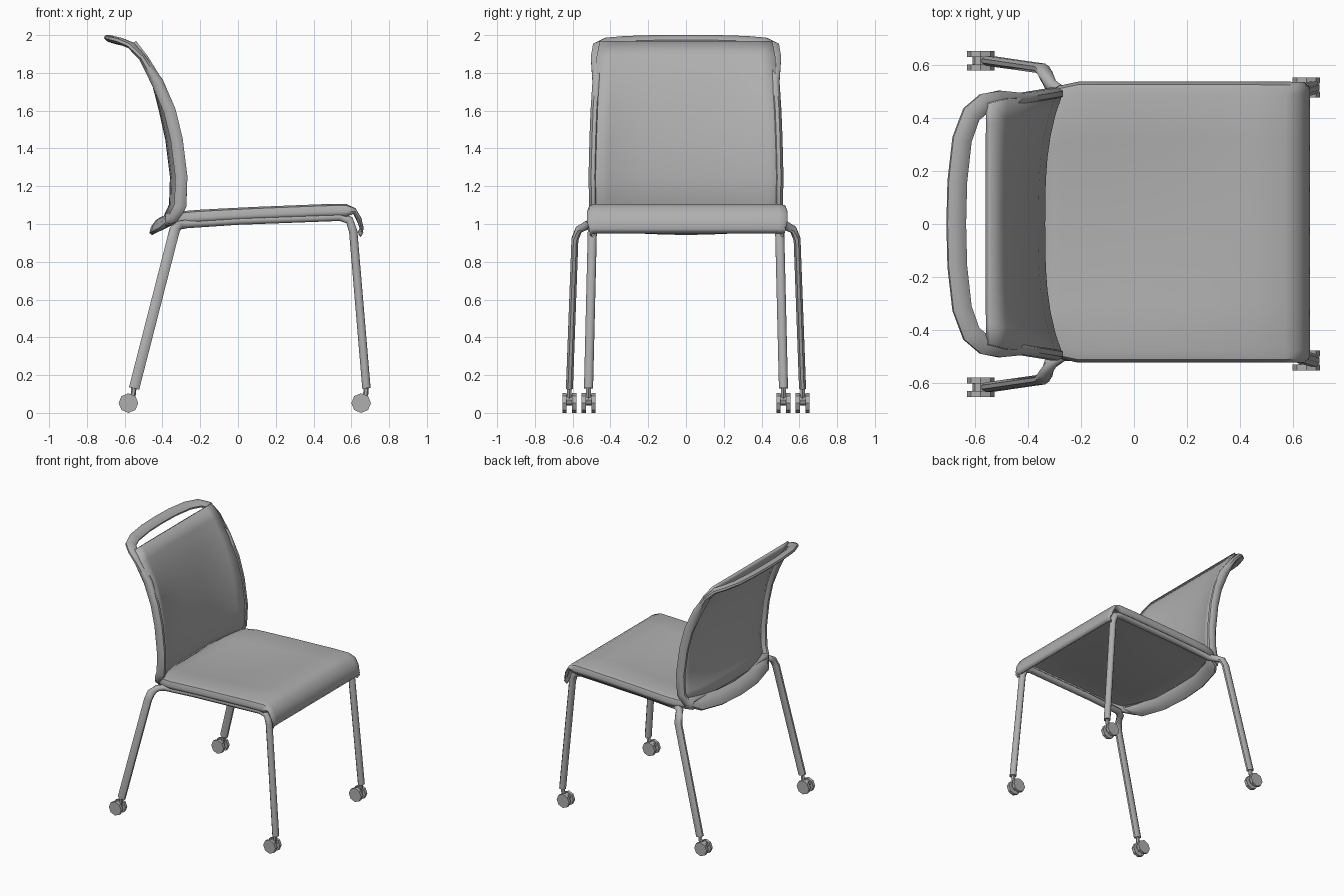
import bpy, bmesh, math
from mathutils import Vector

if "Cube" in bpy.data.objects:
    bpy.data.objects.remove(bpy.data.objects["Cube"], do_unlink=True)

grey = bpy.data.materials.new("mid_grey")
grey.use_nodes = True
COLOUR = (0.43, 0.43, 0.43, 1)
grey.diffuse_color = COLOUR
grey.node_tree.nodes["Principled BSDF"].inputs["Base Color"].default_value = COLOUR


def finish(bm, name, angle=40, thickness=0):
    bmesh.ops.recalc_face_normals(bm, faces=bm.faces)
    mesh = bpy.data.meshes.new(name)
    bm.to_mesh(mesh)
    bm.free()
    mesh.materials.append(grey)
    obj = bpy.data.objects.new(name, mesh)
    bpy.context.collection.objects.link(obj)
    if thickness:
        mod = obj.modifiers.new("thickness", "SOLIDIFY")
        mod.thickness = thickness
        mod.offset = 0
    bpy.ops.object.select_all(action="DESELECT")
    obj.select_set(True)
    bpy.context.view_layer.objects.active = obj
    bpy.ops.object.shade_smooth_by_angle(angle=math.radians(angle))


def bridge(bm, a, b, closed):
    n = len(a)
    for i in range(n if closed else n - 1):
        j = (i + 1) % n
        bm.faces.new((a[i], a[j], b[j], b[i]))


def sheet(name, rows, thickness):
    """Thin shell through rows of points."""
    bm = bmesh.new()
    rings = [[bm.verts.new(p) for p in row] for row in rows]
    for a, b in zip(rings, rings[1:]):
        bridge(bm, a, b, False)
    finish(bm, name, 50, thickness)


def sweep(name, path, inward, size, sides=8, loop=False):
    """Oval section along a path; inward and size are functions of the point."""
    bm = bmesh.new()
    pts = [Vector(p) for p in path]
    n = len(pts)
    rings = []
    for i, p in enumerate(pts):
        before = pts[i - 1] if loop or i else p
        after = pts[(i + 1) % n] if loop or i < n - 1 else p
        t = ((after - p).normalized() + (p - before).normalized()).normalized()
        u = Vector(inward(p))
        u = (u - t * u.dot(t)).normalized()
        v = t.cross(u)
        w, h = size(p)
        ring = []
        for k in range(sides):
            a = math.tau * (k + 0.5) / sides
            ring.append(bm.verts.new(p + u * w * math.cos(a) + v * h * math.sin(a)))
        rings.append(ring)
    for a, b in zip(rings, rings[1:]):
        bridge(bm, a, b, True)
    if loop:
        bridge(bm, rings[-1], rings[0], True)
    else:
        bm.faces.new(rings[0])
        bm.faces.new(rings[-1])
    finish(bm, name, 50)


# Backrest frame: slanted lower lip, side rails and flat top handle in one loop
half = [(-.43, 0, .99), (-.42, .2, .995), (-.38, .38, 1.01), (-.335, .475, 1.035),
        (-.305, .49, 1.1), (-.3, .493, 1.25), (-.325, .488, 1.45), (-.362, .482, 1.6),
        (-.427, .472, 1.75), (-.507, .467, 1.88), (-.565, .457, 1.945), (-.615, .415, 1.965),
        (-.65, .32, 1.973), (-.668, .16, 1.978), (-.672, 0, 1.979)]
loop_path = half + [(x, -y, z) for x, y, z in half[-2:0:-1]]


def frame_inward(p):
    if p.z > 1.9:
        return (-.3 - p.x, -p.y, 1.85 - p.z)
    if p.z < 1.05:
        return (.3, -p.y, 1.4 - p.z)
    return (0, -p.y, 0)


def frame_size(p):
    if p.z > 1.8:
        return (.04, .02)
    return (.058, .024) if p.z < 1.02 else (.025, .035)


sweep("backrest_frame", loop_path, frame_inward, frame_size, loop=True)

# Backrest panel: covers the front of the frame, hollowed toward the middle
rows = []
for x, y, z in half[3:10] + [(-.57, .45, 1.962)]:
    hollow = .068 * max(0, min(1, (1.96 - z) / .38))
    rows.append([(x + .02 - hollow * (1 - abs(t) ** 3), y * t * 1.015, z)
                 for t in (k / 6 - 1 for k in range(13))])
sheet("backrest_panel", rows, .025)

# Seat shell: dished top, turned-down sides and a rolled front edge
profile = [(-.38, 1.055, .45), (-.28, 1.066, .505), (-.21, 1.072, .52), (-.1, 1.078, .52),
           (.1, 1.088, .52), (.3, 1.096, .52), (.45, 1.102, .52), (.57, 1.104, .52),
           (.615, 1.083, .52), (.643, 1.035, .52), (.655, .985, .518), (.644, .962, .505)]
across = [(-.985, -.055), (-1, -.03), (-.985, -.006), (-.93, 0), (-.6, 0), (-.3, 0), (0, 0)]
across += [(-t, d) for t, d in across[-2::-1]]
rows = []
for x, z, w in profile:
    dish = .03 * max(0, 1 - ((x + .05) / .5) ** 2)
    fold = 1 if x < .6 and z > 1 else .3
    rows.append([(x, .007 + w * t, z - .008 + d * fold - dish * max(0, 1 - (t / .93) ** 2))
                 for t, d in across])
sheet("seat_shell", rows, .022)

# Legs: each side is one bent tube, rear leg to seat rail to front leg
side_path = [(-.55, .617, .13), (-.348, .588, .92), (-.335, .568, .97), (-.315, .525, .993),
             (-.27, .495, 1.0), (0, .495, 1.018), (.54, .495, 1.038), (.59, .495, 1.02),
             (.61, .496, .96), (.68, .516, .13)]


def leg_size(p):
    return (.02, .03) if p.x < -.33 else (.026, .024)


def cylinder(name, centre, radius, width):
    """Eight-sided disc with its axis across the chair."""
    bm = bmesh.new()
    bmesh.ops.create_cone(bm, cap_ends=True, segments=8, radius1=radius,
                          radius2=radius, depth=width)
    for v in bm.verts:
        x, y, z = v.co
        v.co = Vector(centre) + Vector((x, z, y))
    finish(bm, name, 30)


for side, s in (("left", 1), ("right", -1)):
    path = [(x, s * y, z) for x, y, z in side_path]
    sweep(side + "_leg_tube", path, lambda p: (0, -s, 0), leg_size)
    # Casters: twin wheels, hub and stem
    for end, foot, wheel_x in (("rear", path[0], -.58), ("front", path[-1], .652)):
        tag = side + "_" + end
        y = foot[1]
        for k in (-1, 1):
            cylinder(tag + "_wheel", (wheel_x, y + k * .026, .052), .052, .023)
        cylinder(tag + "_hub", (wheel_x, y, .068), .03, .04)
        sweep(tag + "_stem", [(wheel_x + .01, y, .075), (foot[0] - .004, y, .1),
                              (foot[0], y, .15)],
              lambda p: (0, 1, 0), lambda p: (.014, .014), sides=6)
